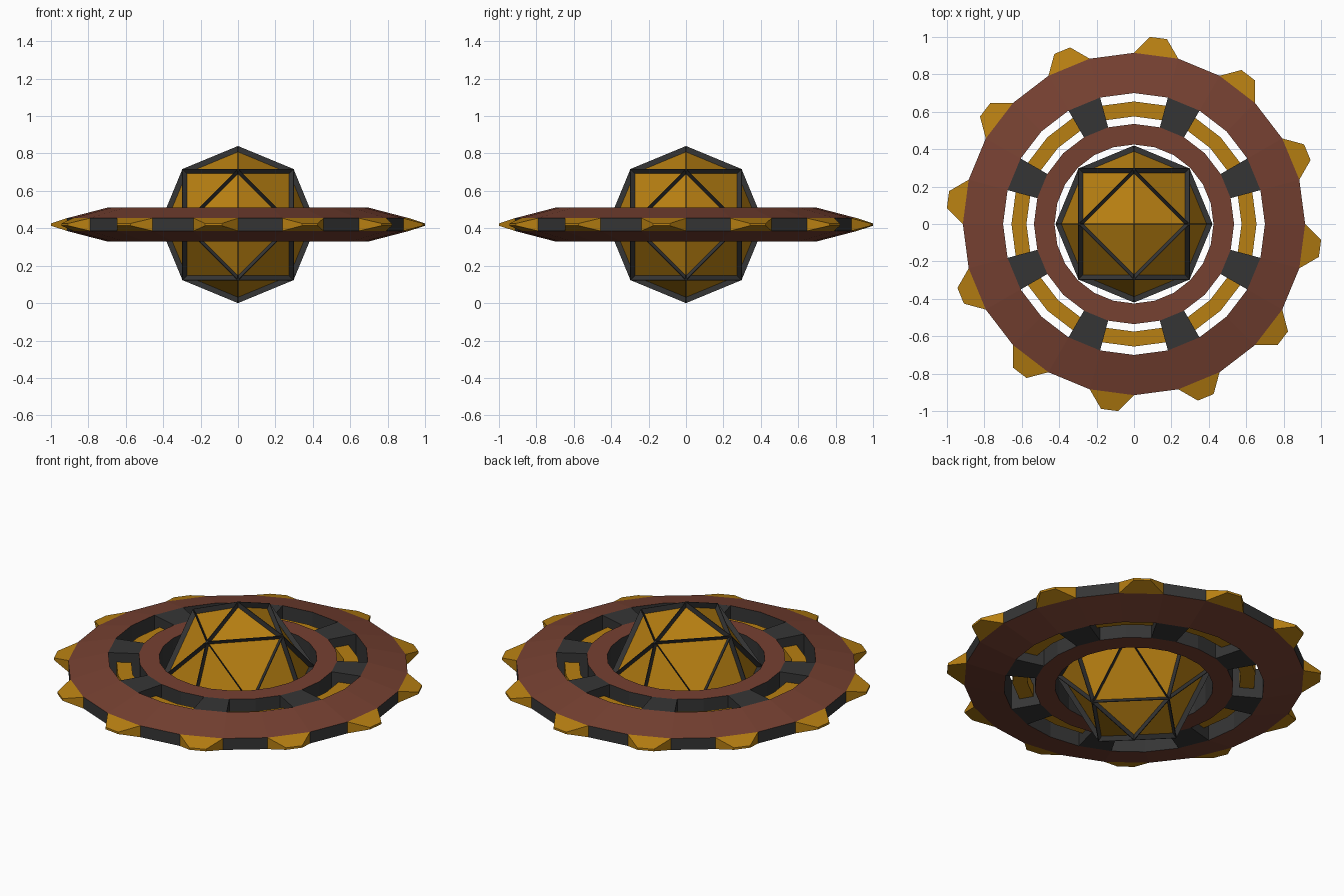
import bpy, bmesh, math
from mathutils import Vector

if "Cube" in bpy.data.objects:
    bpy.data.objects.remove(bpy.data.objects["Cube"])

ZC, N, R = 0.42, 24, 0.42      # centre height, ring sides, core radius


def material(name, rgb):
    m = bpy.data.materials.new(name)
    m.diffuse_color = (*rgb, 1)
    m.use_nodes = True
    m.node_tree.nodes["Principled BSDF"].inputs["Base Color"].default_value = m.diffuse_color
    return m


GOLD = material("gold", (0.48, 0.215, 0.006))
BROWN = material("red brown", (0.18, 0.052, 0.031))
DARK = material("dark grey", (0.036, 0.036, 0.036))


def finish(name, bm, mats, normals=True):
    if normals:
        bmesh.ops.recalc_face_normals(bm, faces=bm.faces)
    me = bpy.data.meshes.new(name)
    bm.to_mesh(me)
    bm.free()
    for m in mats:
        me.materials.append(m)
    ob = bpy.data.objects.new(name, me)
    ob.location.z = ZC
    bpy.context.collection.objects.link(ob)
    return ob


def polar(r, deg, z):
    a = math.radians(deg)
    return Vector((r * math.sin(a), r * math.cos(a), z))


def ring(name, profile, mats, slots):
    """Lathe a closed (radius, z) profile; slots gives the material per side."""
    bm = bmesh.new()
    loops = [[bm.verts.new(polar(r, 360 * i / N, z)) for r, z in profile] for i in range(N)]
    k = len(profile)
    for i in range(N):
        a, b = loops[i], loops[(i + 1) % N]
        for j in range(k):
            f = bm.faces.new((a[j], a[(j + 1) % k], b[(j + 1) % k], b[j]))
            f.material_index = slots[j]
    return finish(name, bm, mats)


def block(bm, lower, upper):
    """Six-sided block from two matching quads."""
    lo = [bm.verts.new(p) for p in lower]
    up = [bm.verts.new(p) for p in upper]
    bm.faces.new(lo)
    bm.faces.new(up)
    for j in range(4):
        bm.faces.new((lo[j], lo[(j + 1) % 4], up[(j + 1) % 4], up[j]))


# Rings: brown above and below, dark on the walls
H, RIM = 0.09, 0.034
ring("hub_ring", [(0.425, -H), (0.535, -H), (0.535, H), (0.425, H)], [BROWN, DARK], [0, 1, 0, 1])
ring("outer_ring", [(0.70, -H), (0.915, -RIM), (0.915, RIM), (0.70, H)], [BROWN, DARK], [0, 1, 0, 1])
ring("middle_ring", [(0.575, -0.035), (0.655, -0.035), (0.655, 0.035), (0.575, 0.035)], [GOLD], [0] * 4)

# Eight spokes joining hub and outer ring
bm = bmesh.new()
for i in range(8):
    c = 22.5 + 45 * i
    quads = [[polar(0.535, c - 7.5, z), polar(0.70, c - 7.5, z),
              polar(0.70, c + 7.5, z), polar(0.535, c + 7.5, z)] for z in (-H, H)]
    block(bm, *quads)
finish("spokes", bm, [DARK])

# Twelve tapered teeth on alternate rim faces
bm = bmesh.new()
for i in range(12):
    c = 7.5 + 30 * i
    quads = [[polar(0.915, c - 7.5, s * RIM), polar(1.004, c - 2.6, s * 0.006),
              polar(1.004, c + 2.6, s * 0.006), polar(0.915, c + 7.5, s * RIM)] for s in (-1, 1)]
    block(bm, *quads)
finish("teeth", bm, [GOLD])

# Core: octahedron with each face split in four and pushed out to a sphere
core = bmesh.new()
axes = [Vector(v) for v in ((1, 0, 0), (0, 1, 0), (-1, 0, 0), (0, -1, 0))]
for i in range(4):
    for s in (-1, 1):
        a, b, c = axes[i], axes[(i + 1) % 4], Vector((0, 0, s))
        ab, bc, ca = [(p + q).normalized() for p, q in ((a, b), (b, c), (c, a))]
        for tri in ((a, ab, ca), (ab, b, bc), (ca, bc, c), (ab, bc, ca)):
            core.faces.new([core.verts.new(p) for p in tri])
bmesh.ops.remove_doubles(core, verts=core.verts, dist=0.001)

# Thin dark fins standing on every core edge
INNER, T = R * 0.925, 0.002
fins = bmesh.new()
for e in core.edges:
    p, q = [v.co.copy() for v in e.verts]
    side = p.cross(q).normalized() * T
    quads = [[p * INNER + s * side, q * INNER + s * side,
              q * R + s * side, p * R + s * side] for s in (-1, 1)]
    block(fins, *quads)
finish("core_fins", fins, [DARK])

for v in core.verts:
    v.co *= INNER
finish("core", core, [GOLD])
